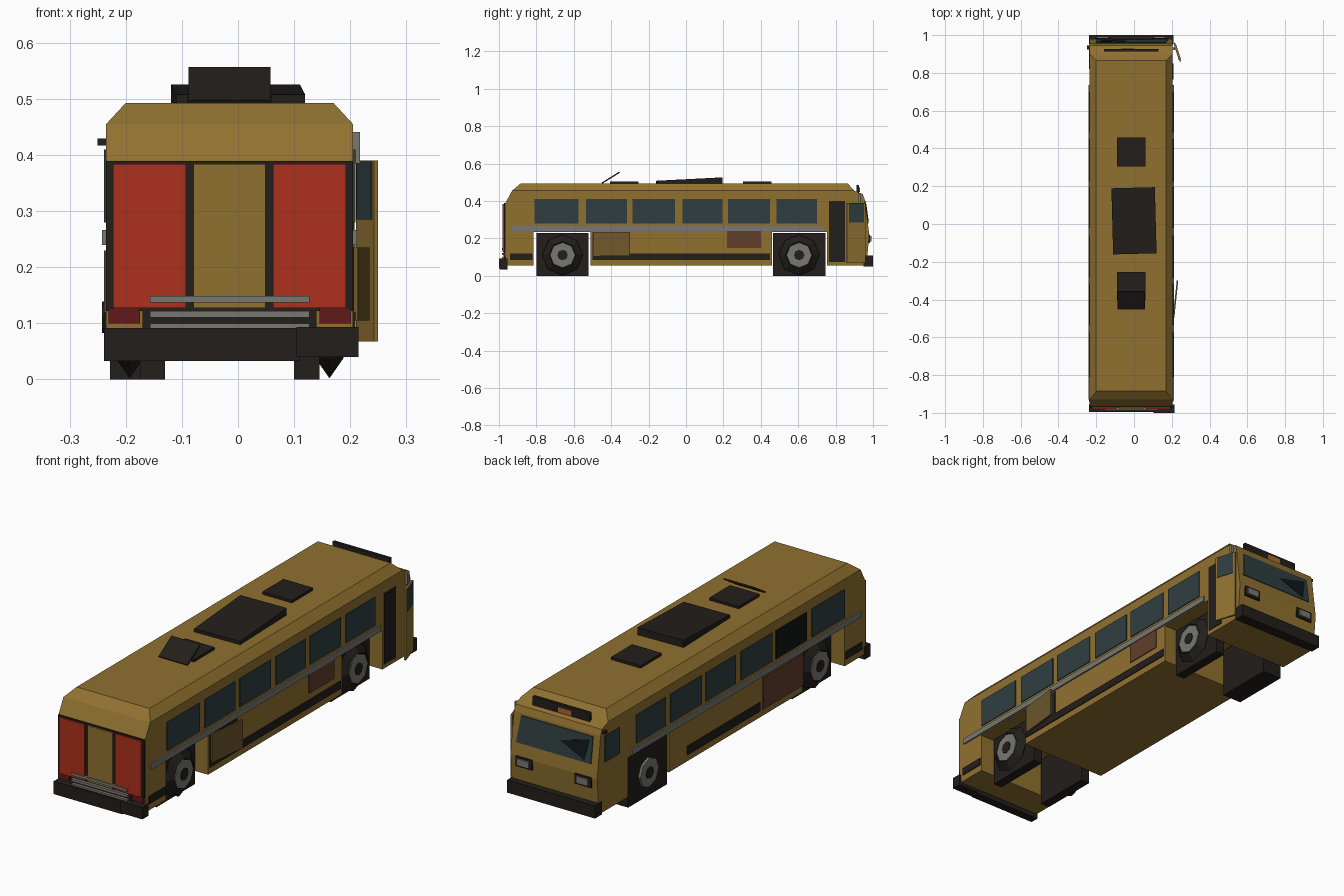
import bpy, bmesh, math
from mathutils import Vector

if "Cube" in bpy.data.objects:
    bpy.data.objects.remove(bpy.data.objects["Cube"])

CX, HW = -0.015, 0.22            # body centre line and half width


def mat(name, r, g, b):
    m = bpy.data.materials.new(name)
    m.diffuse_color = (r, g, b, 1)
    m.use_nodes = True
    m.node_tree.nodes["Principled BSDF"].inputs["Base Color"].default_value = m.diffuse_color
    return m


YELLOW = mat("ochre_paint", 0.28, 0.165, 0.03)
OLIVE = mat("dull_ochre", 0.16, 0.10, 0.025)
BLACK = mat("black", 0.016, 0.013, 0.011)
GLASS = mat("glass", 0.028, 0.048, 0.052)
VOID = mat("broken_glass", 0.006, 0.008, 0.008)
METAL = mat("metal", 0.19, 0.19, 0.17)
RED = mat("red_panel", 0.42, 0.03, 0.012)
RUST = mat("rust", 0.12, 0.05, 0.025)
DARKRED = mat("tail_lamp", 0.12, 0.01, 0.01)
ORANGE = mat("orange", 0.4, 0.14, 0.03)


def finish(name, bm, m):
    bmesh.ops.recalc_face_normals(bm, faces=bm.faces)
    me = bpy.data.meshes.new(name)
    bm.to_mesh(me)
    bm.free()
    me.materials.append(m)
    ob = bpy.data.objects.new(name, me)
    bpy.context.collection.objects.link(ob)
    return ob


def prism(name, pts, direction, m):
    """Polygon extruded along a direction."""
    bm = bmesh.new()
    f = bm.faces.new([bm.verts.new(p) for p in pts])
    r = bmesh.ops.extrude_face_region(bm, geom=[f])
    vs = [v for v in r["geom"] if isinstance(v, bmesh.types.BMVert)]
    bmesh.ops.translate(bm, verts=vs, vec=Vector(direction))
    return finish(name, bm, m)


def box(name, x, y, z, m, rot=(0, 0, 0)):
    bm = bmesh.new()
    bmesh.ops.create_cube(bm, size=1)
    bmesh.ops.scale(bm, vec=(x[1] - x[0], y[1] - y[0], z[1] - z[0]), verts=bm.verts)
    ob = finish(name, bm, m)
    ob.location = (sum(x) / 2, sum(y) / 2, sum(z) / 2)
    ob.rotation_euler = [math.radians(a) for a in rot]
    return ob


def side_box(name, s, y, z, m, t=0.004):
    """Thin panel on the right (s=1) or left (s=-1) wall."""
    a = CX + s * (HW - 0.004)
    b = CX + s * (HW + t)
    return box(name, (min(a, b), max(a, b)), y, z, m)


# Body: side profile with wheel arches, then tapered roof
wells = [(-0.815, -0.51), (0.46, 0.755)]
profile = [(-0.965, 0.055)]
for a, b in wells:
    profile += [(a, 0.055), (a, 0.235), (b, 0.235), (b, 0.055)]
profile += [(0.965, 0.055), (0.98, 0.22), (0.955, 0.41), (0.945, 0.437), (0.90, 0.455),
            (-0.93, 0.455), (-0.965, 0.39)]
prism("body", [(CX - HW, y, z) for y, z in profile], (2 * HW, 0, 0), YELLOW)

bm = bmesh.new()
rings = []
for z, w, y0, y1 in [(0.455, HW, -0.93, 0.90), (0.493, 0.185, -0.885, 0.865)]:
    rings.append([bm.verts.new((CX + sx * w, y, z))
                  for sx, y in [(-1, y0), (1, y0), (1, y1), (-1, y1)]])
bm.faces.new(rings[0])
bm.faces.new(rings[1])
for i in range(4):
    j = (i + 1) % 4
    bm.faces.new([rings[0][i], rings[0][j], rings[1][j], rings[1][i]])
finish("roof", bm, YELLOW)

# Side windows, trim and skirts
window_spans = [(-0.81, -0.575), (-0.535, -0.315), (-0.285, -0.06),
                (-0.02, 0.195), (0.225, 0.45), (0.485, 0.70)]
for s in (1, -1):
    for i, w in enumerate(window_spans):
        side_box("side_window", s, w, (0.28, 0.41), VOID if s < 0 and i == 1 else GLASS)
    side_box("side_trim", s, (-0.93, 0.735), (0.24, 0.266), METAL, 0.007)
    side_box("rear_skirt_strip", s, (-0.94, -0.82), (0.085, 0.12), BLACK)
side_box("skirt_strip_right", 1, (-0.50, 0.45), (0.085, 0.12), BLACK)
side_box("skirt_strip_left", -1, (-0.20, 0.33), (0.085, 0.125), BLACK)
side_box("rust_panel_right", 1, (0.22, 0.40), (0.15, 0.245), RUST)
side_box("rust_panel_left", -1, (-0.51, -0.22), (0.085, 0.23), RUST)
side_box("driver_window", -1, (0.82, 0.925), (0.28, 0.40), GLASS)
side_box("hatch_opening", 1, (-0.50, -0.30), (0.105, 0.235), BLACK, 0.002)
side_box("doorway", 1, (0.765, 0.85), (0.075, 0.40), BLACK, 0.003)
box("open_hatch", (0.216, 0.224), (-0.495, -0.298), (0.105, 0.235), OLIVE, (0, 0, -6))

# Open door leaf with its window
box("door_leaf", (0.226, 0.234), (0.858, 0.962), (0.068, 0.39), YELLOW, (0, 0, 18))
box("door_window", (0.224, 0.236), (0.868, 0.952), (0.285, 0.388), GLASS, (0, 0, 18))

# Wheels: angular tyre, hub, cap and square inner block
for y in (-0.66, 0.605):
    for s in (1, -1):
        x = CX + s * 0.178
        bpy.ops.mesh.primitive_torus_add(major_segments=8, minor_segments=4, major_radius=0.073,
                                         minor_radius=0.036, location=(x, y, 0.111),
                                         rotation=(0, math.pi / 2, 0))
        tyre = bpy.context.object
        tyre.name = "tyre"
        tyre.scale.z = 0.7
        tyre.data.materials.append(BLACK)
        covered = s < 0 and y > 0
        out = 0.046 if covered else 0.026
        for name, r, d, m in (("hub", 0.067, out, METAL), ("hub_cap", 0.028, out + 0.003, BLACK)):
            bpy.ops.mesh.primitive_cylinder_add(vertices=8, radius=r, depth=d,
                                                location=(x + s * d / 2, y, 0.111),
                                                rotation=(0, math.pi / 2, 0))
            bpy.context.object.name = name
            bpy.context.object.data.materials.append(m)
        inner = sorted((CX + s * 0.115, CX + s * (0.213 if covered else 0.16)))
        box("wheel_block", inner, (y - 0.14, y + 0.14), (0.0, 0.228), BLACK)

# Rear end
box("rear_frame", (-0.234, 0.204), (-0.972, -0.96), (0.122, 0.389), BLACK)
for s in (1, -1):
    c = CX + s * 0.1425
    box("rear_red_panel", (c - 0.065, c + 0.065), (-0.98, -0.965), (0.127, 0.384), RED)
    c = CX + s * 0.188
    box("tail_lamp", (c - 0.028, c + 0.028), (-0.975, -0.96), (0.10, 0.127), DARKRED)
box("rear_centre_panel", (-0.079, 0.049), (-0.98, -0.965), (0.127, 0.384), YELLOW)
box("rear_grille", (-0.17, 0.14), (-0.972, -0.96), (0.09, 0.125), BLACK)
for z in (0.094, 0.116, 0.143):
    box("rear_bar", (-0.157, 0.127), (-0.985, -0.965), (z - 0.006, z + 0.006), METAL)
box("rear_bumper", (-0.239, 0.11), (-0.995, -0.955), (0.033, 0.092), BLACK)
box("rear_bumper_end", (0.104, 0.215), (-1.0, -0.955), (0.04, 0.093), BLACK)


# Front end: panels laid on the sloping face
def front_panel(name, pts, m, lift):
    prism(name, [(x, 0.976 - 0.1316 * (z - 0.22), z) for x, z in pts], (0, lift, 0), m)


front_panel("windshield", [(-0.20, 0.28), (0.18, 0.28), (0.165, 0.40), (-0.20, 0.40)], GLASS, 0.008)
front_panel("windshield_hole", [(-0.04, 0.345), (-0.165, 0.29), (-0.185, 0.385)], VOID, 0.010)
for s in (1, -1):
    c = CX + s * 0.15
    box("headlight_frame", (c - 0.042, c + 0.042), (0.965, 0.985), (0.175, 0.222), BLACK)
    box("headlight", (c - 0.03, c + 0.03), (0.965, 0.992), (0.183, 0.214), METAL)
box("front_bumper", (-0.238, 0.208), (0.95, 1.0), (0.05, 0.108), BLACK)
box("sign_box", (-0.16, 0.13), (0.912, 0.926), (0.438, 0.485), BLACK)
box("sign_marker", (-0.07, 0.0), (0.92, 0.93), (0.448, 0.472), ORANGE)
box("mirror_stub", (-0.25, -0.23), (0.925, 0.945), (0.417, 0.429), BLACK)
box("mirror_post", (0.205, 0.217), (0.92, 0.935), (0.385, 0.441), METAL)

# Roof equipment
box("front_roof_hatch", (-0.09, 0.06), (0.305, 0.458), (0.488, 0.505), BLACK)
box("rear_roof_hatch", (-0.09, 0.06), (-0.405, -0.255), (0.488, 0.505), BLACK)
box("open_hatch_lid", (-0.088, 0.058), (-0.458, -0.347), (0.521, 0.528), BLACK, (32, 0, 0))
ac = prism("roof_unit", [(-0.115, -0.175, 0.488), (-0.115, 0.175, 0.488),
                         (-0.115, 0.175, 0.526), (-0.115, -0.175, 0.508)], (0.23, 0, 0), BLACK)
ac.location.y = 0.017
ac.rotation_euler.z = math.radians(1.5)
